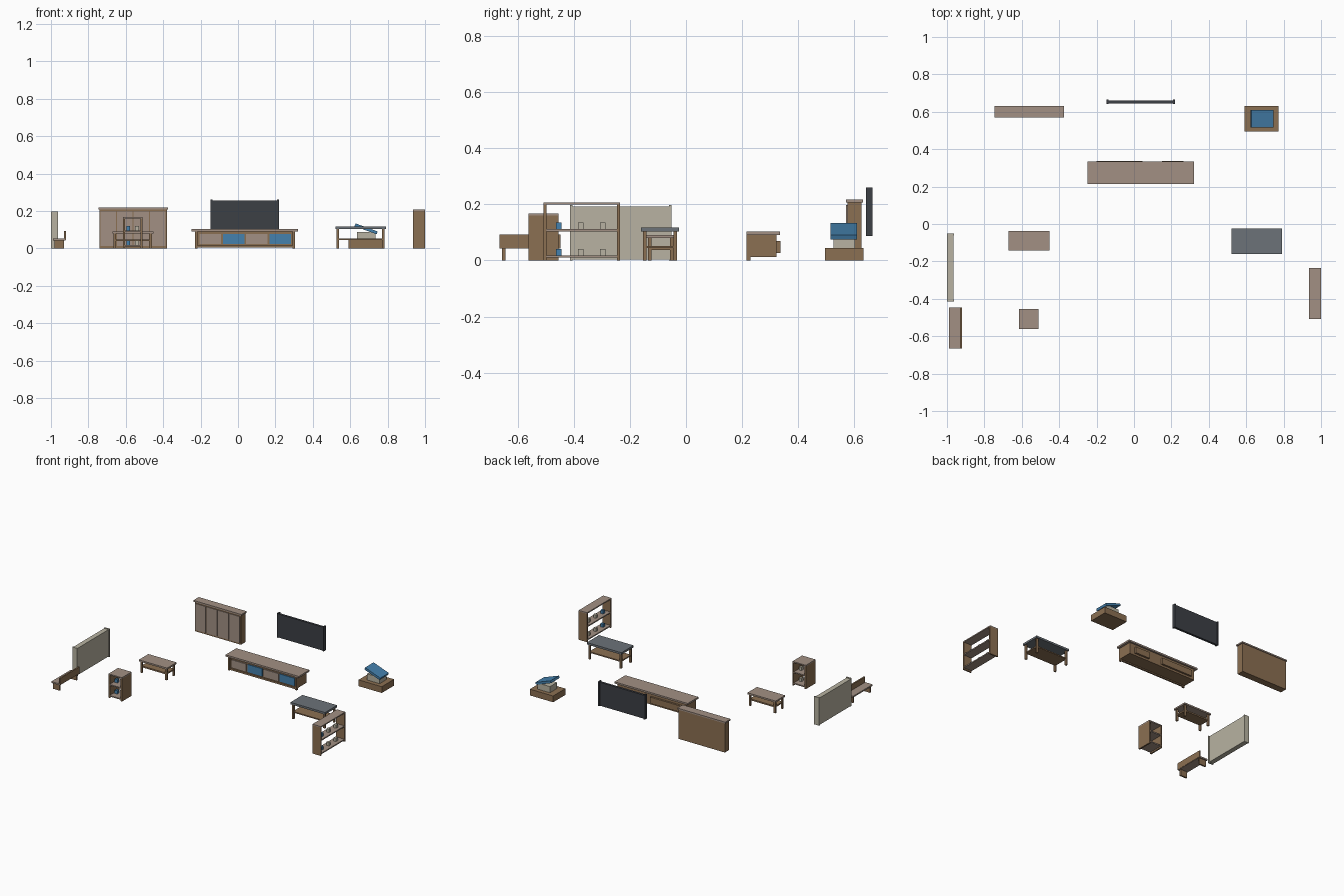
import bpy
import math

if "Cube" in bpy.data.objects:
    bpy.data.objects.remove(bpy.data.objects["Cube"])


def material(name, r, g, b):
    m = bpy.data.materials.new(name)
    m.diffuse_color = (r, g, b, 1)
    m.use_nodes = True
    m.node_tree.nodes["Principled BSDF"].inputs["Base Color"].default_value = m.diffuse_color
    return m


WOOD = material("brown_wood", 0.26, 0.16, 0.085)
PALE = material("taupe_wood", 0.36, 0.28, 0.23)
BLUE = material("blue", 0.06, 0.22, 0.42)
DARK = material("charcoal", 0.045, 0.05, 0.06)
GREY = material("slate", 0.15, 0.17, 0.19)
CREAM = material("cream", 0.48, 0.45, 0.36)


def box(name, x, y, z, mat, tilt=0):
    """Box from (min, max) ranges, optionally tilted about y."""
    bpy.ops.mesh.primitive_cube_add(
        size=1, location=[(a + b) / 2 for a, b in (x, y, z)], rotation=(0, tilt, 0))
    ob = bpy.context.object
    ob.name = name
    ob.scale = [b - a for a, b in (x, y, z)]
    ob.data.materials.append(mat)
    return ob


def table(name, x, y, top_z, shelf_z, top_mat):
    box(name + "_top", x, y, top_z, top_mat)
    inset, leg = 0.007, 0.013
    x0, x1, y0, y1 = x[0] + inset, x[1] - inset, y[0] + inset, y[1] - inset
    for lx in (x0, x1 - leg):
        for ly in (y0, y1 - leg):
            box(name + "_leg", (lx, lx + leg), (ly, ly + leg), (0, top_z[0]), WOOD)
    box(name + "_shelf", (x0 + 0.004, x1 - 0.004), (y0 + 0.004, y1 - 0.004), shelf_z, WOOD)


def open_shelf(name, x, y, height, mid, along_x, items):
    """Two side panels, three boards, and small boxes; items = (offset, material)."""
    t = 0.01
    if along_x:
        sides = [((x[0], x[0] + t), y), ((x[1] - t, x[1]), y)]
    else:
        sides = [(x, (y[0], y[0] + t)), (x, (y[1] - t, y[1]))]
    for sx, sy in sides:
        box(name + "_side", sx, sy, (0, height - 0.008), WOOD)
    box(name + "_top", x, y, (height - 0.008, height), PALE)
    if along_x:
        bx, by = (x[0] + t, x[1] - t), y
    else:
        bx, by = x, (y[0] + t, y[1] - t)
    for z in (0.01, mid):
        box(name + "_board", bx, by, (z, z + 0.008), PALE)
        for pos, mat in items:
            cx, cy = (x[0] + x[1]) / 2, (y[0] + y[1]) / 2
            if along_x:
                cx = pos
            else:
                cy = pos
            box(name + "_item", (cx - 0.01, cx + 0.01), (cy - 0.01, cy + 0.01),
                (z + 0.008, z + 0.031), mat)


# Wall cabinet with four door panels
box("wardrobe_body", (-0.74, -0.38), (0.576, 0.625), (0, 0.207), WOOD)
box("wardrobe_top", (-0.747, -0.373), (0.57, 0.63), (0.207, 0.217), PALE)
for i in range(4):
    x = -0.735 + i * 0.0885
    box("wardrobe_door", (x, x + 0.083), (0.571, 0.577), (0.012, 0.198), PALE)

# Dark wall screen with end posts
box("screen_panel", (-0.137, 0.208), (0.645, 0.661), (0.09, 0.255), DARK)
for x in (-0.146, 0.208):
    box("screen_post", (x, x + 0.01), (0.642, 0.665), (0.088, 0.26), DARK)

# Long sideboard
box("sideboard_top", (-0.248, 0.322), (0.215, 0.335), (0.091, 0.103), PALE)
box("sideboard_body", (-0.23, 0.306), (0.228, 0.323), (0.012, 0.091), WOOD)
for x in (-0.23, 0.292):
    box("sideboard_front_post", (x, x + 0.014), (0.215, 0.229), (0, 0.091), WOOD)
box("sideboard_plinth", (-0.216, 0.292), (0.218, 0.229), (0.004, 0.016), WOOD)
for i, mat in enumerate((PALE, BLUE, PALE, BLUE)):
    x = -0.207 + i * 0.1255
    box("sideboard_door", (x, x + 0.115), (0.221, 0.229), (0.023, 0.077), mat)
for x in ((-0.2, 0.045), (0.15, 0.265)):
    box("sideboard_back_panel", x, (0.322, 0.336), (0.026, 0.07), WOOD)

# Tables
table("low_table", (-0.672, -0.452), (-0.143, -0.037), (0.08, 0.091), (0.038, 0.048), PALE)
table("grey_table", (0.52, 0.79), (-0.16, -0.025), (0.103, 0.117), (0.044, 0.052), GREY)

# Open shelf units with small boxes
open_shelf("small_shelf", (-0.615, -0.51), (-0.562, -0.455), 0.168, 0.088, True,
           [(-0.587, BLUE), (-0.54, CREAM)])
open_shelf("tall_shelf", (0.935, 1.0), (-0.507, -0.235), 0.207, 0.104, False,
           [(-0.454, BLUE), (-0.375, CREAM), (-0.296, CREAM)])

# Cream partition
box("partition_panel", (-1.0, -0.966), (-0.405, -0.06), (0.004, 0.193), CREAM)
for y in (-0.414, -0.061):
    box("partition_post", (-1.0, -0.962), (y, y + 0.01), (0, 0.197), CREAM)

# Bench with a low back
box("bench_seat", (-0.988, -0.922), (-0.665, -0.447), (0.043, 0.053), PALE)
box("bench_back", (-0.93, -0.92), (-0.665, -0.447), (0.045, 0.092), WOOD)
for y in (-0.655, -0.467):
    box("bench_leg", (-0.982, -0.93), (y, y + 0.011), (0, 0.043), WOOD)

# Plinth with a cream box under a tilted blue lid
box("plinth", (0.592, 0.773), (0.495, 0.632), (0, 0.044), WOOD)
box("display_box", (0.637, 0.735), (0.525, 0.603), (0.044, 0.087), CREAM)
box("display_lid", (0.622, 0.748), (0.515, 0.61), (0.096, 0.112), BLUE, math.radians(20))
